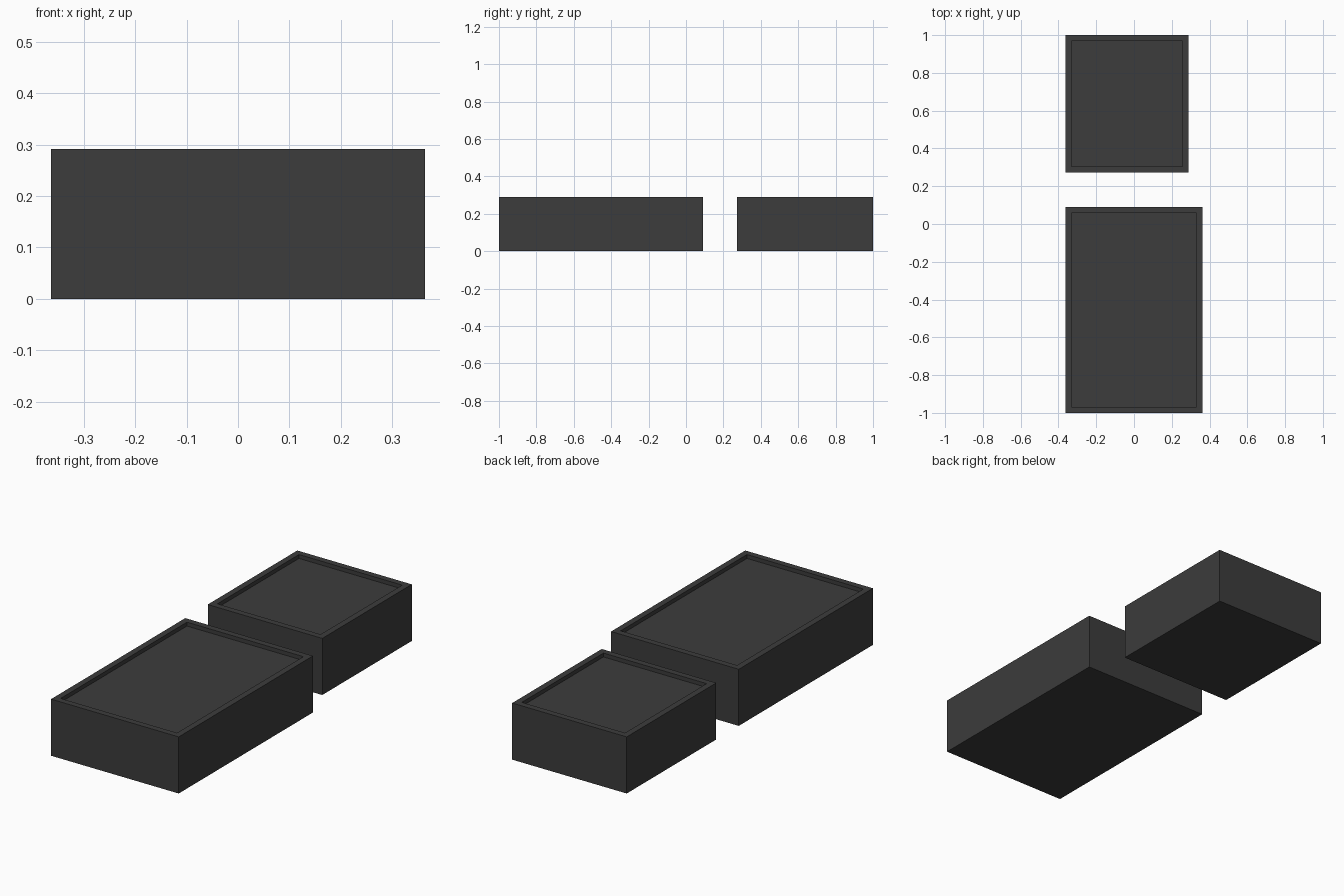
import bpy, bmesh

if "Cube" in bpy.data.objects:
    bpy.data.objects.remove(bpy.data.objects["Cube"])

RIM, DEPTH, HEIGHT = 0.032, 0.02, 0.291

# Dark grey surface shared by both blocks
mat = bpy.data.materials.new("dark_grey")
mat.diffuse_color = (0.045, 0.045, 0.045, 1)
mat.use_nodes = True
mat.node_tree.nodes["Principled BSDF"].inputs["Base Color"].default_value = mat.diffuse_color


def block(name, x0, x1, y0, y1):
    """Flat-roofed block with a raised rim around a sunken roof."""
    bm = bmesh.new()
    bmesh.ops.create_cube(bm, size=1)
    for v in bm.verts:
        v.co.x = x1 if v.co.x > 0 else x0
        v.co.y = y1 if v.co.y > 0 else y0
        v.co.z = HEIGHT if v.co.z > 0 else 0
    bm.normal_update()
    # Rim: inset the roof, then drop an extruded copy of the inner face
    roof = max(bm.faces, key=lambda f: f.calc_center_median().z)
    bmesh.ops.inset_region(bm, faces=[roof], thickness=RIM, use_even_offset=True)
    sunk = bmesh.ops.extrude_discrete_faces(bm, faces=[roof])["faces"][0]
    bmesh.ops.translate(bm, verts=sunk.verts[:], vec=(0, 0, -DEPTH))
    bmesh.ops.recalc_face_normals(bm, faces=bm.faces[:])
    mesh = bpy.data.meshes.new(name)
    bm.to_mesh(mesh)
    bm.free()
    mesh.materials.append(mat)
    bpy.context.collection.objects.link(bpy.data.objects.new(name, mesh))


block("large_building", -0.363, 0.363, -1.0, 0.09)
block("small_building", -0.363, 0.288, 0.273, 1.0)
